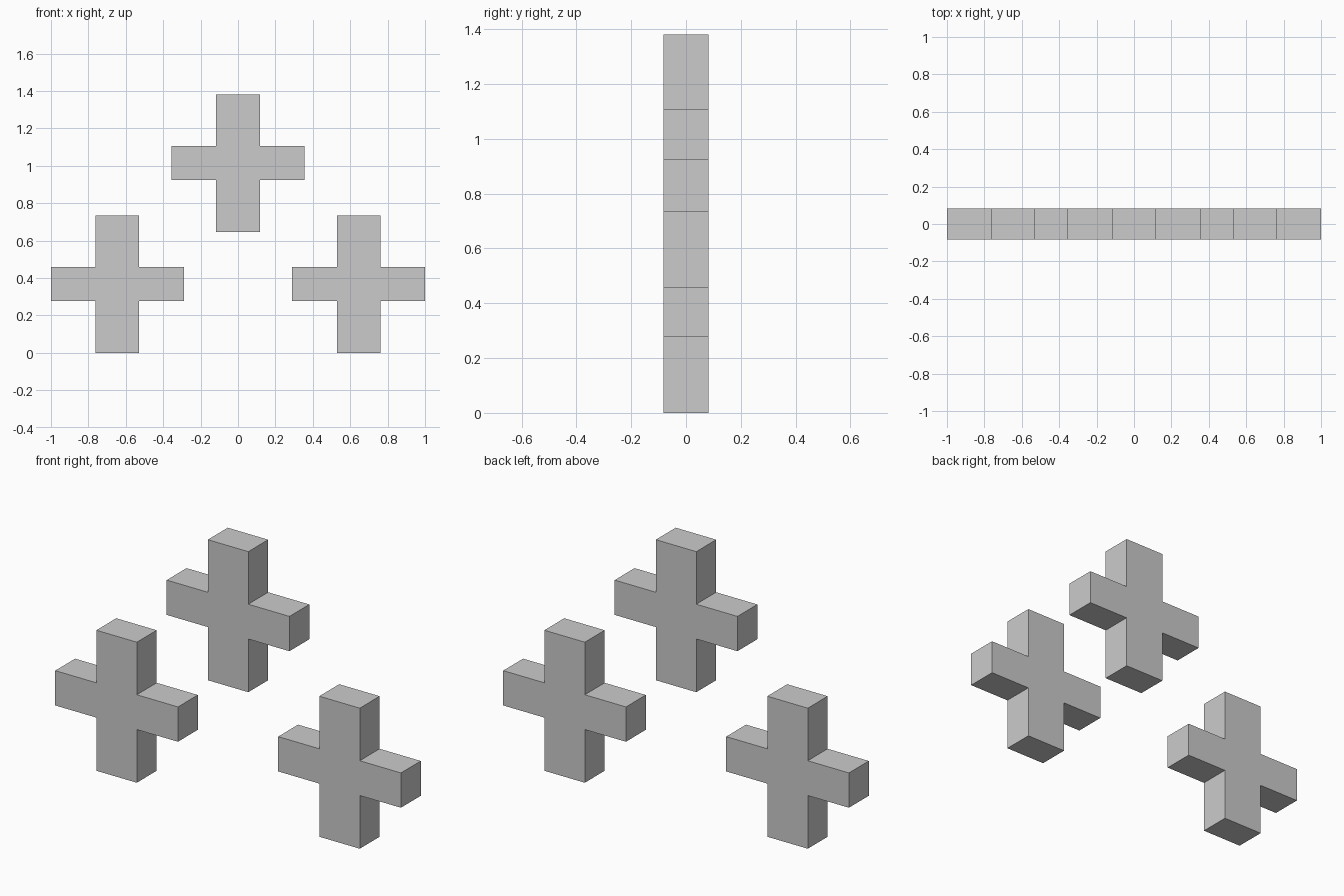
import bpy, bmesh

if "Cube" in bpy.data.objects:
    bpy.data.objects.remove(bpy.data.objects["Cube"])

POST, ARM, DEPTH = 0.117, 0.355, 0.082      # half sizes
Z0, Z1, Z2, Z3 = 0.0, 0.278, 0.46, 0.735    # foot, arm bottom, arm top, head


def cross(name, x, z):
    """Extruded plus-shaped block standing at height z."""
    half = [(POST, Z0), (POST, Z1), (ARM, Z1), (ARM, Z2), (POST, Z2), (POST, Z3)]
    outline = half + [(-px, pz) for px, pz in reversed(half)]
    bm = bmesh.new()
    face = bm.faces.new([bm.verts.new((px, -DEPTH, pz)) for px, pz in outline])
    ext = bmesh.ops.extrude_face_region(bm, geom=[face], use_keep_orig=True)
    moved = [v for v in ext["geom"] if isinstance(v, bmesh.types.BMVert)]
    bmesh.ops.translate(bm, verts=moved, vec=(0, 2 * DEPTH, 0))
    bmesh.ops.recalc_face_normals(bm, faces=bm.faces)
    mesh = bpy.data.meshes.new(name)
    bm.to_mesh(mesh)
    bm.free()
    obj = bpy.data.objects.new(name, mesh)
    obj.location = (x, 0, z)
    bpy.context.collection.objects.link(obj)


# Two crosses on the ground, one raised between them
cross("left_cross", -0.645, 0)
cross("right_cross", 0.645, 0)
cross("top_cross", 0, 0.646)
